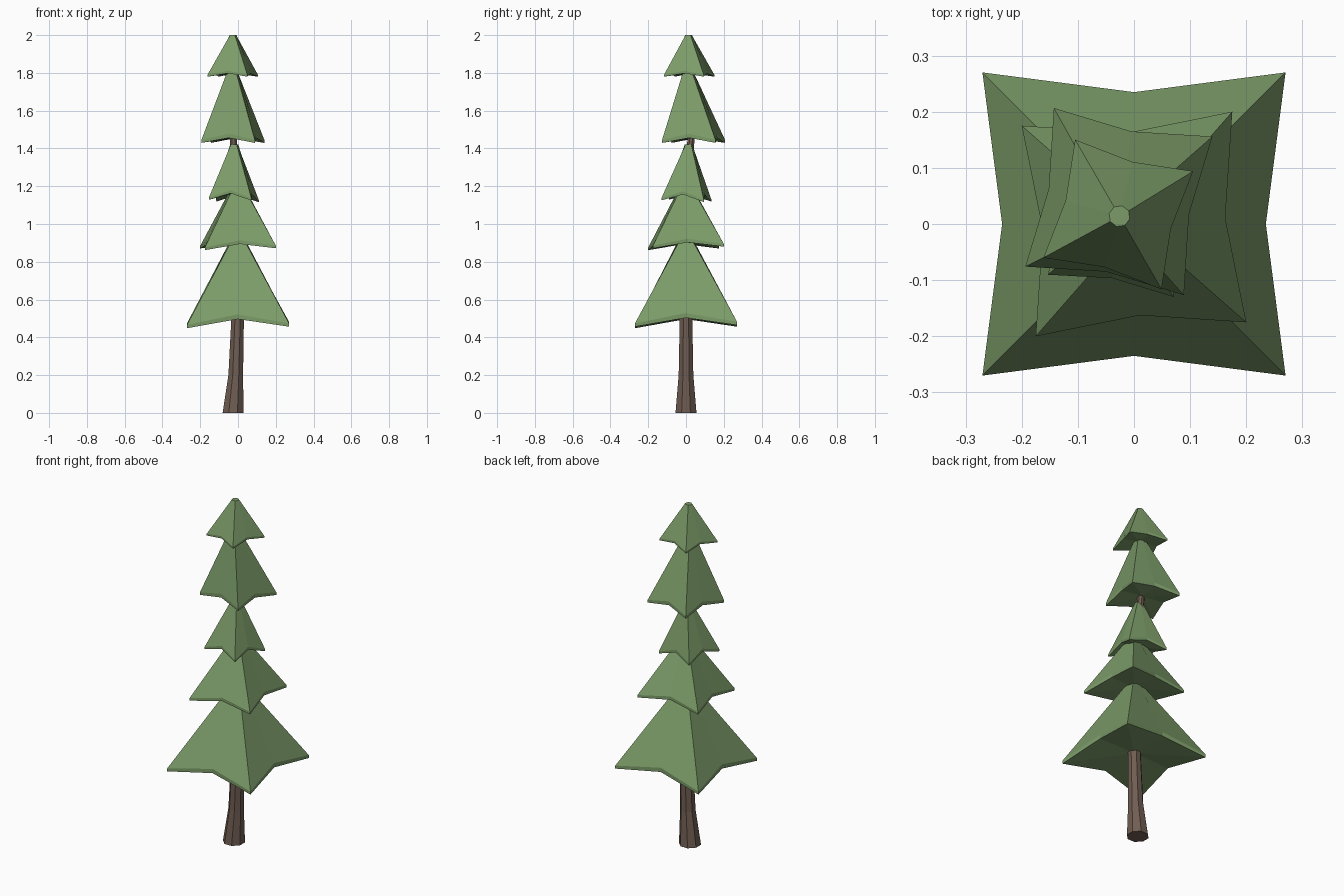
import bpy, bmesh
from math import cos, sin, pi, radians

if "Cube" in bpy.data.objects:
    bpy.data.objects.remove(bpy.data.objects["Cube"])


def material(name, rgb):
    m = bpy.data.materials.new(name)
    m.diffuse_color = (*rgb, 1)
    m.use_nodes = True
    m.node_tree.nodes["Principled BSDF"].inputs["Base Color"].default_value = m.diffuse_color
    return m


green = material("needles", (0.2, 0.33, 0.14))
brown = material("bark", (0.16, 0.11, 0.085))


def loft(name, rings, mat):
    """Skin a stack of equal-length point rings and cap both ends."""
    bm = bmesh.new()
    loops = [[bm.verts.new(p) for p in ring] for ring in rings]
    n = len(loops[0])
    for a, b in zip(loops, loops[1:]):
        for i in range(n):
            j = (i + 1) % n
            bm.faces.new((a[i], a[j], b[j], b[i]))
    for loop in (loops[0], loops[-1]):
        # fan cap keeps bent outlines tidy
        c = bm.verts.new((sum(v.co.x for v in loop) / n,
                          sum(v.co.y for v in loop) / n,
                          max(v.co.z for v in loop)))
        for i in range(n):
            bm.faces.new((loop[i], loop[(i + 1) % n], c))
    bmesh.ops.recalc_face_normals(bm, faces=bm.faces)
    me = bpy.data.meshes.new(name)
    bm.to_mesh(me)
    bm.free()
    me.materials.append(mat)
    ob = bpy.data.objects.new(name, me)
    bpy.context.collection.objects.link(ob)


def tier(name, base, apex, r_corner, r_mid, angle, z_corner, z_mid, rim, tilt, r_top):
    """Four-pointed drooping star skirt narrowing to a small flat top."""
    lower, upper, top = [], [], []
    for i in range(8):
        a = radians(angle) + i * pi / 4
        corner = i % 2 == 0
        r = r_corner if corner else r_mid
        x, y = r * cos(a), r * sin(a)
        z = (z_corner if corner else z_mid) + tilt[0] * x + tilt[1] * y
        upper.append((base[0] + x, base[1] + y, z))
        lower.append((base[0] + x, base[1] + y, z - rim * (0.7 if corner else 1)))
        top.append((apex[0] + r_top * cos(a), apex[1] + r_top * sin(a), apex[2]))
    loft(name, [lower, upper, top], green)


# Foliage tiers, bottom to top
tier("foliage_1", (0, 0), (0, 0, 0.94), 0.382, 0.235, 45, 0.474, 0.525, 0.025,
     (0.015, 0.015), 0.026)
tier("foliage_2", (0, 0), (0, 0, 1.21), 0.266, 0.163, 48.8, 0.885, 0.918, 0.02,
     (0.025, 0.025), 0.026)
tier("foliage_3", (-0.022, 0.002), (-0.02, 0.015, 1.42), 0.161, 0.1, 35, 1.134, 1.175, 0.017,
     (-0.02, -0.04), 0.022)
tier("foliage_4", (-0.027, 0.04), (-0.03, 0.01, 1.83), 0.203, 0.127, 34.8, 1.445, 1.478, 0.022,
     (0, 0), 0.022)
tier("foliage_5", (-0.028, 0.017), (-0.026, 0.014, 2.0), 0.154, 0.097, 30, 1.79, 1.812, 0.014,
     (0, 0), 0.019)

# Trunk: octagonal, gently bent and tapered (x, y, z, radius)
path = [(-0.026, 0, 0, 0.06), (-0.012, 0, 0.2, 0.042), (-0.002, 0, 0.5, 0.036),
        (0, 0, 0.8, 0.03), (-0.012, 0.012, 1.15, 0.024),
        (-0.025, 0.026, 1.45, 0.02), (-0.028, 0.015, 1.82, 0.014)]
loft("trunk", [[(x + r * cos(pi / 8 + i * pi / 4), y + r * sin(pi / 8 + i * pi / 4), z)
                for i in range(8)] for x, y, z, r in path], brown)
